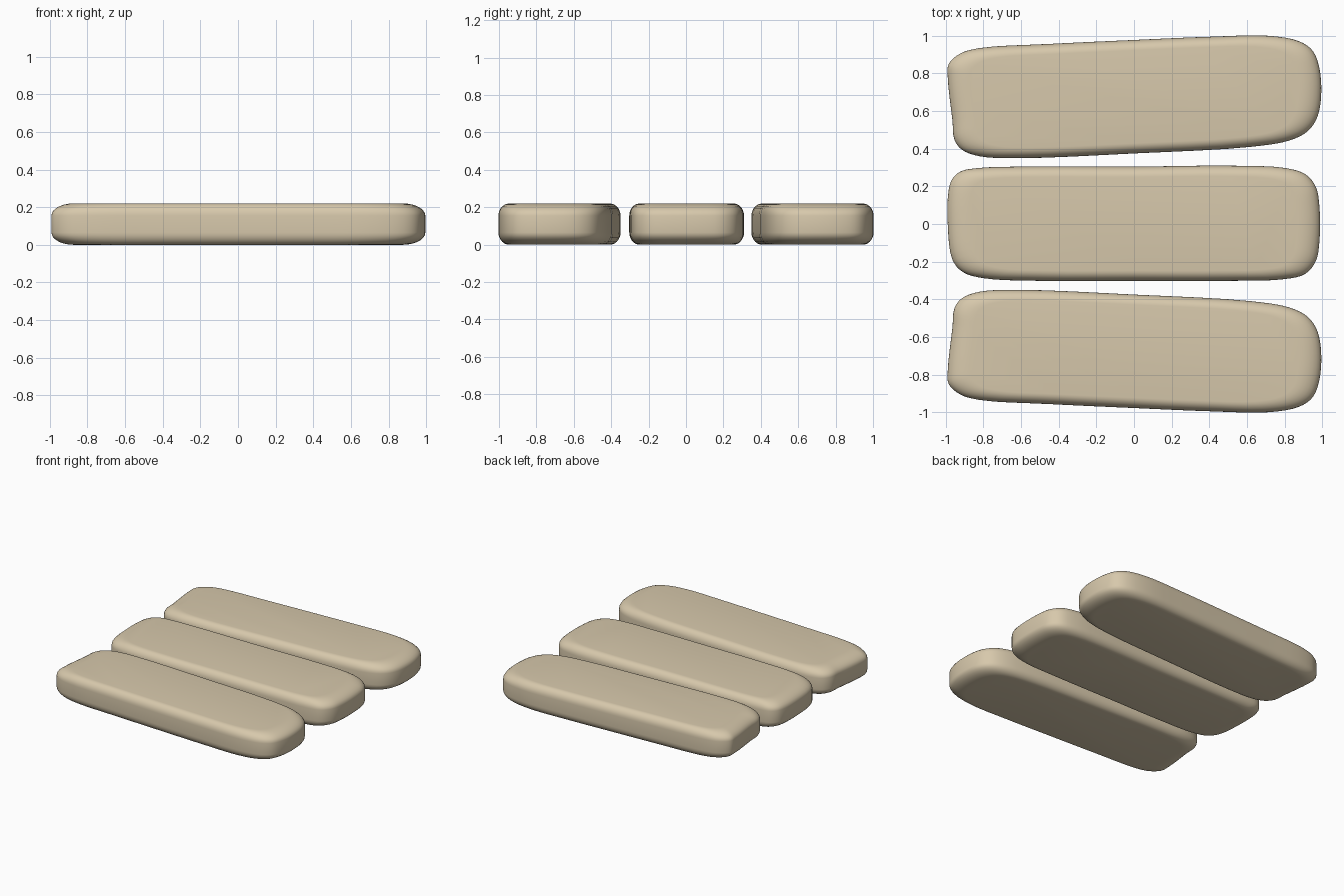
import bpy, bmesh, math
from mathutils import Vector

if "Cube" in bpy.data.objects:
    bpy.data.objects.remove(bpy.data.objects["Cube"])

stone = bpy.data.materials.new("warm sandstone")
stone.diffuse_color = (0.68, 0.58, 0.41, 1)
stone.use_nodes = True
stone.node_tree.nodes["Principled BSDF"].inputs["Base Color"].default_value = stone.diffuse_color

HEIGHT = 0.22
MIDDLE = [(-.99, .0), (-.985, .18), (-.965, .24), (-.92, .28), (-.82, .298), (-.6, .305), (0, .305),
          (.5, .31), (.8, .298), (.91, .265), (.965, .2), (.985, .1), (.985, -.1), (.965, -.2),
          (.91, -.265), (.8, -.293), (.5, -.302), (0, -.302), (-.5, -.302), (-.8, -.288),
          (-.91, -.255), (-.965, -.19)]
OUTER = [(-.965, .55), (-.99, .78), (-.985, .85), (-.925, .905), (-.82, .935), (-.45, .957), (0, .978),
         (.4, .995), (.72, 1.0), (.88, .97), (.95, .92), (.985, .83), (.995, .69), (.975, .57),
         (.925, .495), (.83, .445), (.62, .41), (0, .375), (-.61, .35), (-.82, .36),
         (-.915, .395), (-.955, .45)]


def smooth_outline(pts, steps=4):
    # closed Catmull-Rom (centripetal) through the outline points
    out, n = [], len(pts)
    for i in range(n):
        p = [Vector(pts[(i + k) % n]) for k in (-1, 0, 1, 2)]
        t = [0]
        for k in range(3):
            t.append(t[-1] + (p[k + 1] - p[k]).length ** 0.5)
        for s in range(steps):
            u = t[1] + (t[2] - t[1]) * s / steps
            a = [p[k].lerp(p[k + 1], (u - t[k]) / (t[k + 1] - t[k])) for k in range(3)]
            b = [a[k].lerp(a[k + 1], (u - t[k]) / (t[k + 2] - t[k])) for k in range(2)]
            out.append(b[0].lerp(b[1], (u - t[1]) / (t[2] - t[1])))
    return out


def slab(name, pts, cy, slope, half_w):
    bm = bmesh.new()
    outline = smooth_outline(pts)
    # rounded edge: insets along the length and width, against height
    rz, steps = 0.065, 7
    prof = []
    for k in range(steps + 1):
        a = math.pi / 2 * k / steps
        prof.append((1 - math.sin(a), rz * (1 - math.cos(a))))
    prof += [(i, HEIGHT - z) for i, z in reversed(prof)]
    rings = []
    for inset, z in prof:
        sx, sy = 1 - 0.12 * inset, 1 - 0.055 * inset / half_w
        ring = []
        for p in outline:
            x = p.x * sx
            y = cy + slope * x + (p.y - cy - slope * p.x) * sy
            ring.append(bm.verts.new((x, y, z)))
        rings.append(ring)
    n = len(outline)
    for r0, r1 in zip(rings, rings[1:]):
        for i in range(n):
            j = (i + 1) % n
            bm.faces.new((r0[i], r0[j], r1[j], r1[i]))
    bm.faces.new(rings[0])
    bm.faces.new(rings[-1])
    bmesh.ops.recalc_face_normals(bm, faces=bm.faces)
    for f in bm.faces:
        f.smooth = True
    me = bpy.data.meshes.new(name)
    bm.to_mesh(me)
    bm.free()
    me.materials.append(stone)
    ob = bpy.data.objects.new(name, me)
    bpy.context.collection.objects.link(ob)


# three slabs: a straight middle one and two mirrored splayed ones
slab("middle_slab", MIDDLE, 0, 0, 0.305)
slab("back_slab", OUTER, 0.675, 0.045, 0.305)
slab("front_slab", [(x, -y) for x, y in OUTER], -0.675, -0.045, 0.305)
